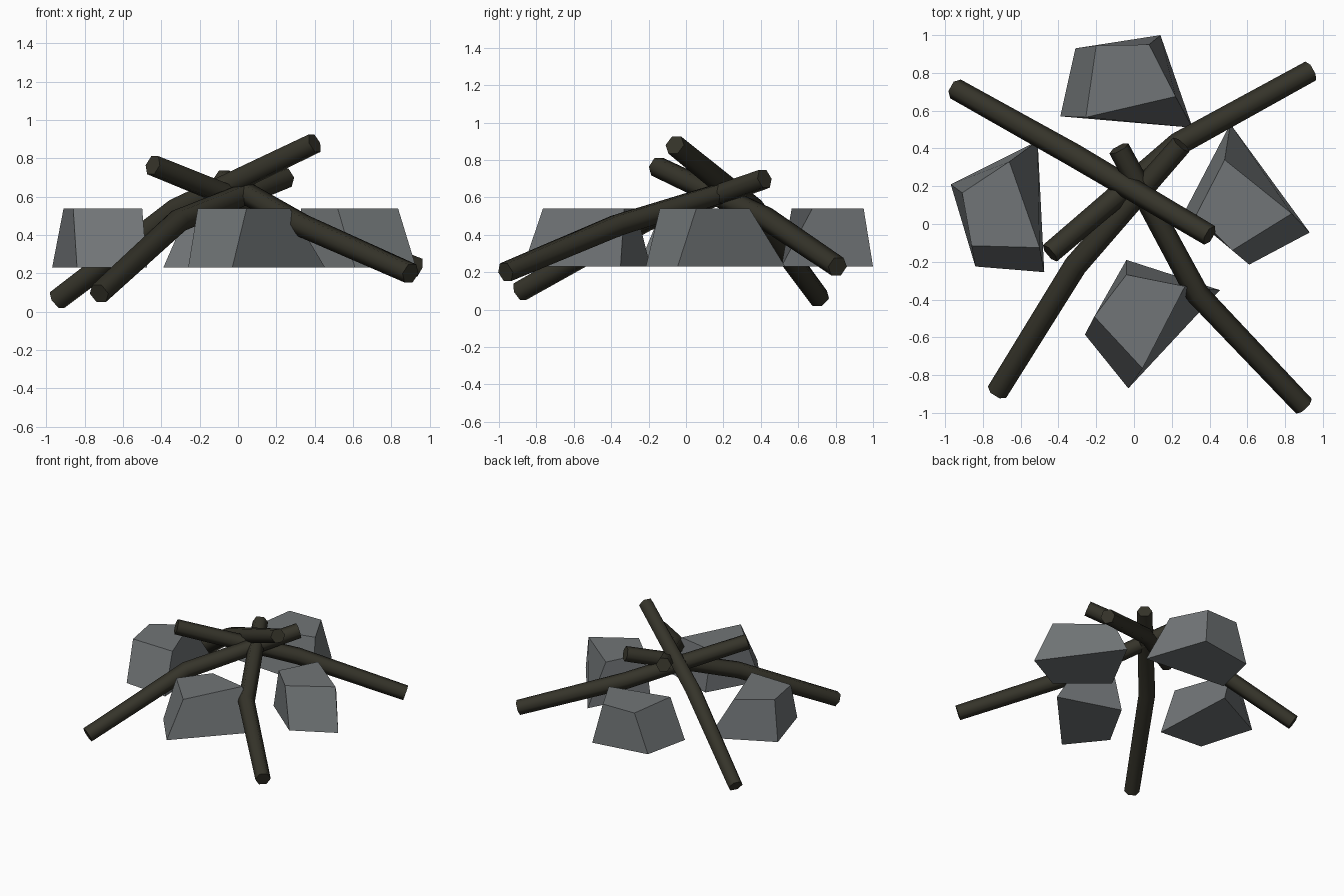
import bpy, bmesh, math
from mathutils import Vector

if "Cube" in bpy.data.objects:
    bpy.data.objects.remove(bpy.data.objects["Cube"])


def material(name, rgb):
    m = bpy.data.materials.new(name)
    m.diffuse_color = (*rgb, 1)
    m.use_nodes = True
    m.node_tree.nodes["Principled BSDF"].inputs["Base Color"].default_value = m.diffuse_color
    return m


STONE = material("grey stone", (0.165, 0.178, 0.184))
WOOD = material("charred wood", (0.036, 0.034, 0.023))


def finish(bm, name, mat):
    bmesh.ops.recalc_face_normals(bm, faces=bm.faces)
    me = bpy.data.meshes.new(name)
    bm.to_mesh(me)
    bm.free()
    me.materials.append(mat)
    bpy.context.collection.objects.link(bpy.data.objects.new(name, me))


def bridge(bm, a, b, smooth):
    n = len(a)
    for i in range(n):
        f = bm.faces.new((a[i], a[(i + 1) % n], b[(i + 1) % n], b[i]))
        f.smooth = smooth


def rock(name, base, top):
    """Four-sided block with flat bottom and top."""
    bm = bmesh.new()
    lo = [bm.verts.new((x, y, 0.23)) for x, y in base]
    hi = [bm.verts.new((x, y, 0.54)) for x, y in top]
    bm.faces.new(lo)
    bm.faces.new(hi)
    bridge(bm, lo, hi, False)
    finish(bm, name, STONE)


def log(name, points, sides=6):
    """Bent log: three rings along a path, smooth sides and flat ends."""
    p = [Vector(q) for q in points]
    d1, d2 = (p[1] - p[0]).normalized(), (p[2] - p[1]).normalized()
    bm = bmesh.new()
    rings = []
    for c, t, r in zip(p, (d1, (d1 + d2).normalized(), d2), (0.057, 0.062, 0.057)):
        u = t.cross(Vector((0, 0, 1))).normalized()
        v = u.cross(t)
        rings.append([bm.verts.new(c + r * (u * math.cos(a) + v * math.sin(a)))
                      for a in (math.tau * i / sides for i in range(sides))])
    bridge(bm, rings[0], rings[1], True)
    bridge(bm, rings[1], rings[2], True)
    for ring in (rings[0], rings[2]):
        cap = bm.faces.new(ring)
        for e in cap.edges:
            e.smooth = False
    finish(bm, name, WOOD)


# Ring of stones
rock("back_rock",
     [(-0.39, 0.57), (-0.31, 0.93), (0.14, 1.0), (0.31, 0.51)],
     [(-0.255, 0.565), (-0.2, 0.945), (0.08, 0.95), (0.22, 0.675)])
rock("left_rock",
     [(-0.97, 0.21), (-0.51, 0.44), (-0.475, -0.255), (-0.84, -0.225)],
     [(-0.91, 0.165), (-0.66, 0.33), (-0.50, -0.125), (-0.86, -0.115)])
rock("front_rock",
     [(-0.26, -0.585), (-0.03, -0.87), (0.455, -0.35), (-0.04, -0.19)],
     [(-0.21, -0.49), (0.045, -0.765), (0.27, -0.33), (-0.04, -0.268)])
rock("right_rock",
     [(0.51, 0.53), (0.93, -0.045), (0.61, -0.215), (0.27, 0.07)],
     [(0.48, 0.34), (0.835, 0.055), (0.52, -0.14), (0.33, 0.05)])

# Leaning logs, low end to high end
log("back_left_log", [(-0.945, 0.715, 0.06), (-0.32, 0.365, 0.535), (0.40, -0.06, 0.88)])
log("front_left_log", [(-0.725, -0.89, 0.095), (-0.31, -0.22, 0.475), (0.25, 0.42, 0.70)])
log("front_right_log", [(0.90, -0.965, 0.20), (0.335, -0.37, 0.45), (-0.08, 0.40, 0.69)])
log("back_right_log", [(0.935, 0.81, 0.23), (0.235, 0.425, 0.49), (-0.445, -0.155, 0.765)])
